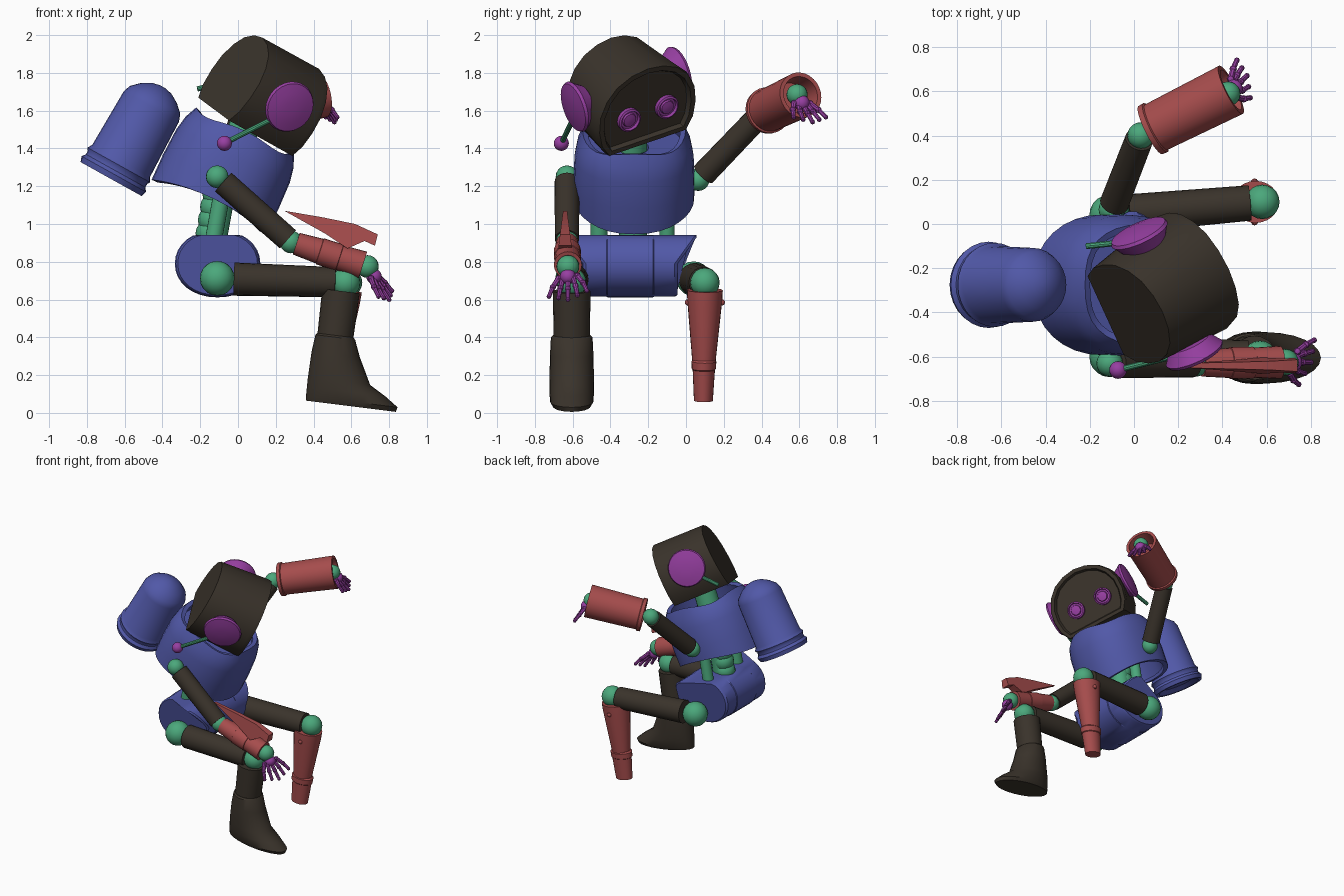
import bpy, bmesh, math
from mathutils import Vector, Matrix

if "Cube" in bpy.data.objects:
    bpy.data.objects.remove(bpy.data.objects["Cube"])


def material(name, r, g, b):
    m = bpy.data.materials.new(name)
    m.diffuse_color = (r, g, b, 1)
    m.use_nodes = True
    m.node_tree.nodes["Principled BSDF"].inputs["Base Color"].default_value = (r, g, b, 1)
    return m


DARK = material("dark brown", .042, .033, .024)
BLUE = material("blue", .082, .098, .39)
RED = material("red", .38, .073, .073)
GREEN = material("green", .07, .39, .2)
PURPLE = material("purple", .31, .05, .36)


def finish(name, bm, mat, matrix=Matrix()):
    bmesh.ops.transform(bm, matrix=matrix, verts=bm.verts)
    bmesh.ops.recalc_face_normals(bm, faces=bm.faces)
    me = bpy.data.meshes.new(name)
    bm.to_mesh(me)
    bm.free()
    me.materials.append(mat)
    ob = bpy.data.objects.new(name, me)
    bpy.context.collection.objects.link(ob)
    bpy.ops.object.select_all(action="DESELECT")
    ob.select_set(True)
    bpy.context.view_layer.objects.active = ob
    bpy.ops.object.shade_smooth_by_angle(angle=math.radians(35))


def frame(origin, axis, hint=(0, 1, 0)):
    """Local z runs along axis, local y as near as possible to hint."""
    z = Vector(axis).normalized()
    x = Vector(hint).cross(z).normalized()
    m = Matrix((x, z.cross(x), z)).transposed().to_4x4()
    m.translation = origin
    return m


def loft(bm, rings, caps=True):
    loops = [[bm.verts.new(p) for p in ring] for ring in rings]
    n = len(loops[0])
    for a, b in zip(loops, loops[1:]):
        for i in range(n):
            bm.faces.new((a[i], a[(i + 1) % n], b[(i + 1) % n], b[i]))
    if caps:
        return bm.faces.new(loops[0]), bm.faces.new(loops[-1])


def squared(v, power):
    return math.copysign(abs(v) ** power, v)


def lathe(name, profile, origin, axis, mat, sx=1, sy=1, seg=24, caps=True, wave=None, power=1):
    """Spin (height, radius) pairs around an axis; power under 1 squares the section."""
    rings = []
    for h, r in profile:
        ring = []
        for i in range(seg):
            a = math.tau * i / seg
            dz = wave(h, a) if wave else 0
            ring.append((r * sx * squared(math.cos(a), power), r * sy * squared(math.sin(a), power), h + dz))
        rings.append(ring)
    bm = bmesh.new()
    loft(bm, rings, caps)
    finish(name, bm, mat, frame(origin, axis))


def rod(name, p, q, r1, r2, mat, seg=20):
    d = Vector(q) - Vector(p)
    lathe(name, [(0, r1), (d.length, r2)], p, d, mat, seg=seg)


def ball(name, p, r, mat, seg=20):
    bm = bmesh.new()
    bmesh.ops.create_uvsphere(bm, u_segments=seg, v_segments=seg // 2, radius=r)
    finish(name, bm, mat, Matrix.Translation(p))


# Head: tilted arch-shaped block with a recessed face
LEFT = Vector((-.398, .867, .297)).normalized()
FWD = Vector((.762, .493, -.42))
FWD = (FWD - LEFT * FWD.dot(LEFT)).normalized()
UP = FWD.cross(LEFT)
CHIN = Vector((.195, -.203, 1.43))


def at_head(f, a, u):
    return CHIN + FWD * f + LEFT * a + UP * u


half = [(.24, 0), (.285, .07), (.302, .16), (.295, .25), (.255, .335), (.19, .4), (.1, .44)]
arch = half + [(0, .455)] + [(-a, u) for a, u in reversed(half)]
bm = bmesh.new()
_, face = loft(bm, [[at_head(f + lean * u, a * s + .05 * u, u) for a, u in arch]
                    for f, s, lean in ((-.425, .85, .1), (-.03, 1, .03), (0, .97, .03))])
bm.normal_update()
bmesh.ops.inset_region(bm, faces=[face], thickness=.028)
bmesh.ops.inset_region(bm, faces=[face], thickness=.012)
bmesh.ops.translate(bm, vec=-FWD * .025, verts=face.verts)
finish("head", bm, DARK)

for s, side in ((1, "left"), (-1, "right")):
    lathe(side + "_eye", [(0, .066), (.03, .066), (.036, .056), (.02, .052), (.02, .04), (.03, .036), (.034, .012)],
          at_head(-.027, .018 + s * .115, .172), FWD, PURPLE)
    lathe(side + "_ear", [(-.05, .1), (-.005, .128), (.01, .139), (.025, .132), (.036, .08), (.04, .03)],
          at_head(-.21, .005 + s * .3, .226), LEFT * s, PURPLE, seg=28)
tip = (-.072, -.66, 1.427)
rod("right_antenna", at_head(-.24, -.3, .15), tip, .014, .014, GREEN, 10)
ball("right_antenna_ball", tip, .04, PURPLE)
rod("left_antenna", at_head(-.24, .29, .17), (-.215, -.1, 1.715), .014, .014, GREEN, 10)

# Neck and spine
rod("neck", (-.07, -.29, 1.22), (.07, -.29, 1.62), .085, .08, GREEN)
for y, r in ((-.46, .045), (-.28, .07), (-.1, .04)):
    rod("spine_rod", (-.14, y, .86), (-.06, y, 1.3), r, r, GREEN)
for k in range(4):
    ball("spine_joint", (-.15 + .012 * k, -.28, .95 + .07 * k), .075, GREEN, 16)


# Torso: leaning barrel, hem raised at the sides, rippled collar around a sunken floor
def hem(h, a):
    if h < .1:
        return .05 * math.sin(a) ** 2
    return .012 * math.cos(4 * a) if h > .4 else 0


lathe("torso", [(0, .3), (0, .335), (.15, .338), (.3, .332), (.38, .316), (.435, .287),
                (.425, .257), (.35, .275), (.35, .08), (.32, .08), (.32, .285), (.02, .3)],
      (-.155, -.275, 1.09), (.43, 0, .9), BLUE, sy=.95, seg=32, caps=False, wave=hem, power=.88)

# Backpack: domed canister with a lipped base
lathe("backpack", [(.03, .12), (0, .16), (0, .185), (.03, .195), (.05, .18), (.07, .18), (.085, .19),
                   (.11, .175), (.44, .167), (.48, .152), (.52, .11), (.55, .06), (.56, .015)],
      (-.672, -.275, 1.238), (.486, 0, .874), BLUE, seg=28)

# Pelvis: sideways rounded drum, flat on top, lips flaring out at the front of both ends
bm = bmesh.new()
rings = []
for y, s in ((-.25, .95), (-.235, 1), (-.125, 1), (-.12, 1.02), (.12, 1.02), (.125, 1), (.235, 1), (.25, .95)):
    ring = []
    for i in range(32):
        a = math.tau * i / 32
        x, z = .222 * s * squared(math.cos(a), .95), .175 * s * squared(math.sin(a), .95)
        z = min(z, .152)
        front = max(0, min(1, .5 + x / .2))
        flare = .11 * front * max(0, z / .152) * math.copysign(1, y) if abs(y) > .2 else 0
        ring.append((x - .108, y - .295 + flare, z + .79))
    rings.append(ring)
loft(bm, rings)
finish("pelvis", bm, BLUE)

# Thighs, hips and knees
for side, hip, knee in (("right", (-.11, -.6, .712), (.57, -.605, .69)),
                        ("left", (-.11, .04, .71), (.58, .1, .69))):
    hip, knee = Vector(hip), Vector(knee)
    ball(side + "_hip", hip, .092, GREEN)
    rod(side + "_thigh", hip.lerp(knee, .13), hip.lerp(knee, .92), .087, .08, DARK)
    ball(side + "_knee", knee, .078, GREEN)

# Right shin and boot, lofted from horizontal ovals
rod("right_shin", (.545, -.605, .645), (.51, -.605, .36), .1, .095, DARK)
bm = bmesh.new()
rings = []
for z, x0, x1, w in ((.035, .36, .835, .1), (.06, .36, .845, .115), (.11, .365, .78, .118),
                     (.16, .37, .7, .118), (.3, .39, .645, .115), (.39, .41, .62, .11), (.4, .42, .61, .1)):
    ring = []
    for i in range(24):
        a = math.tau * i / 24
        x = (x0 + x1) / 2 + (x1 - x0) / 2 * math.cos(a)
        ring.append((x, -.605 + w * math.sin(a), z + .125 * (.6 - x)))
    rings.append(ring)
loft(bm, rings)
finish("right_boot", bm, DARK)

# Left shin: tapered peg, deeper ankle piece and two bolts
knee, down = Vector((.55, .1, .65)), Vector((-.07, -.008, -.59))
lathe("left_shin", [(0, .08), (0, .095), (.06, .092), (.4, .06)], knee, down, RED, sx=1.12)
lathe("left_ankle", [(.37, .058), (.38, .066), (.42, .064), (.425, .059), (.59, .05)],
      knee, down, RED, sx=1.28)
for s in (1, -1):
    ball("left_shin_bolt", (.545, .1 + s * .09, .585), .017, RED, 10)


def hand(side, wrist, reach, spread):
    """Palm and five jointed fingers fanning out from the wrist."""
    wrist, reach, spread = Vector(wrist), Vector(reach), Vector(spread)
    ball(side + "_palm", wrist + reach * .3, .042, PURPLE, 14)
    for k in range(-2, 3):
        length = 1 - .09 * abs(k)
        base = wrist + reach * .32 + spread * k * .25
        mid = wrist + reach * .68 * length + spread * k * .4
        end = wrist + reach * length + spread * k * .5
        rod(side + "_finger", base, mid, .015, .013, PURPLE, 8)
        rod(side + "_fingertip", mid, end, .013, .011, PURPLE, 8)
        for p, r in ((base, .018), (mid, .017), (end, .013)):
            ball(side + "_finger_joint", p, r, PURPLE, 8)


# Right arm reaching down
shoulder, elbow, wrist = Vector((-.11, -.63, 1.25)), Vector((.28, -.63, .905)), Vector((.685, -.625, .775))
ball("right_shoulder", shoulder, .06, GREEN)
rod("right_upper_arm", shoulder.lerp(elbow, .08), elbow.lerp(shoulder, .04), .066, .064, DARK)
ball("right_elbow", elbow, .06, GREEN)
lathe("right_forearm", [(0, .06), (.13, .068), (.132, .072), (.24, .072), (.242, .068), (.37, .074)],
      elbow.lerp(wrist, .07), wrist - elbow, RED)
ball("right_wrist", wrist, .06, GREEN)
hand("right", wrist, (.115, 0, -.175), (.035, .1, .015))

# Fin standing on the right forearm
fin = [(.245, 1.07), (.45, 1.035), (.62, 1.0), (.74, .945), (.725, .885), (.67, .91), (.58, .87), (.46, .95)]
bm = bmesh.new()
loft(bm, [[(x, y + .13 * (z - .96) * s, z) for x, z in fin] for y, s in ((-.665, 1), (-.615, -1))])
finish("right_forearm_fin", bm, RED)

# Left arm raised, with a hollow gauntlet
shoulder, elbow, wrist = Vector((-.1, .065, 1.235)), Vector((.03, .4, 1.585)), Vector((.425, .588, 1.685))
ball("left_shoulder", shoulder, .06, GREEN)
rod("left_upper_arm", shoulder.lerp(elbow, .08), elbow.lerp(shoulder, .06), .066, .064, DARK)
ball("left_elbow", elbow, .06, GREEN)
lathe("left_gauntlet", [(.05, .06), (0, .1), (0, .122), (.025, .124), (.03, .115), (.415, .122),
                        (.415, .1), (.3, .09)],
      (.075, .425, 1.597), (.36, .18, .085), RED, seg=28)
ball("left_wrist", wrist, .056, GREEN)
hand("left", wrist, (.085, .082, -.145), (-.03, .085, 0))
